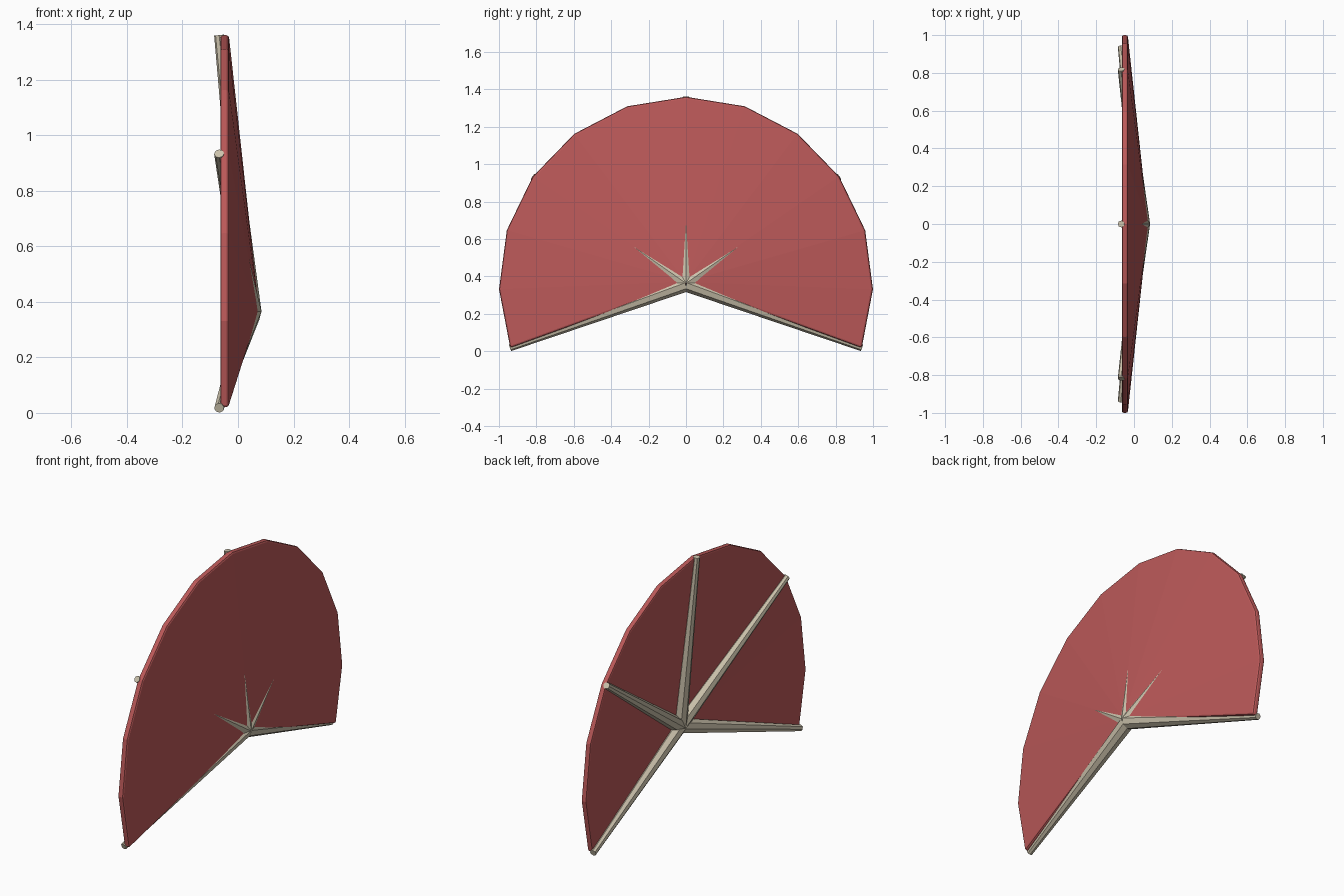
import bpy, bmesh, math
from mathutils import Vector

cube = bpy.data.objects.get("Cube")
if cube:
    bpy.data.objects.remove(cube, do_unlink=True)

HUB_Z = 0.36
START, SWEEP, PANELS, RIBS = math.radians(-20), math.radians(220), 12, 5


def make_material(name, rgb):
    mat = bpy.data.materials.new(name)
    mat.use_nodes = True
    mat.diffuse_color = (*rgb, 1)
    mat.node_tree.nodes["Principled BSDF"].inputs["Base Color"].default_value = (*rgb, 1)
    return mat


def add_object(name, bm, mat):
    bmesh.ops.recalc_face_normals(bm, faces=bm.faces)
    mesh = bpy.data.meshes.new(name)
    bm.to_mesh(mesh)
    bm.free()
    mesh.materials.append(mat)
    obj = bpy.data.objects.new(name, mesh)
    bpy.context.collection.objects.link(obj)
    return obj


def polar(x, radius, angle):
    return Vector((x, radius * math.cos(angle), HUB_Z + radius * math.sin(angle)))


red = make_material("fan red", (0.50, 0.10, 0.10))
cream = make_material("rib cream", (0.60, 0.54, 0.41))

# Fan shell: shallow open cone of flat panels, thickened backwards
bm = bmesh.new()
hub = bm.verts.new((0.077, 0, HUB_Z))
rim = [bm.verts.new(polar(-0.033, 1, START + SWEEP * i / PANELS)) for i in range(PANELS + 1)]
for a, b in zip(rim, rim[1:]):
    bm.faces.new((hub, a, b))
extruded = bmesh.ops.extrude_face_region(bm, geom=bm.faces[:], use_keep_orig=True)
back = [g for g in extruded["geom"] if isinstance(g, bmesh.types.BMVert)]
bmesh.ops.translate(bm, verts=back, vec=(-0.032, 0, 0))
shell = add_object("fan_shell", bm, red)

# Rounded shell border
bevel = shell.modifiers.new("border", 'BEVEL')
bevel.width = 0.01
bevel.segments = 2
bevel.limit_method = 'ANGLE'
bevel.angle_limit = math.radians(50)

# Tapered ribs radiating from the hub
for i in range(RIBS):
    base = Vector((0.043, 0, HUB_Z))
    tip = polar(-0.068, 1, START + SWEEP * i / (RIBS - 1))
    axis = tip - base
    bm = bmesh.new()
    bmesh.ops.create_cone(bm, cap_ends=True, segments=8, radius1=0.042, radius2=0.018,
                          depth=axis.length)
    turn = Vector((0, 0, 1)).rotation_difference(axis).to_matrix().to_4x4()
    bmesh.ops.transform(bm, matrix=turn, verts=bm.verts)
    bmesh.ops.translate(bm, verts=bm.verts, vec=(base + tip) / 2)
    add_object(f"rib_{i + 1}", bm, cream)
